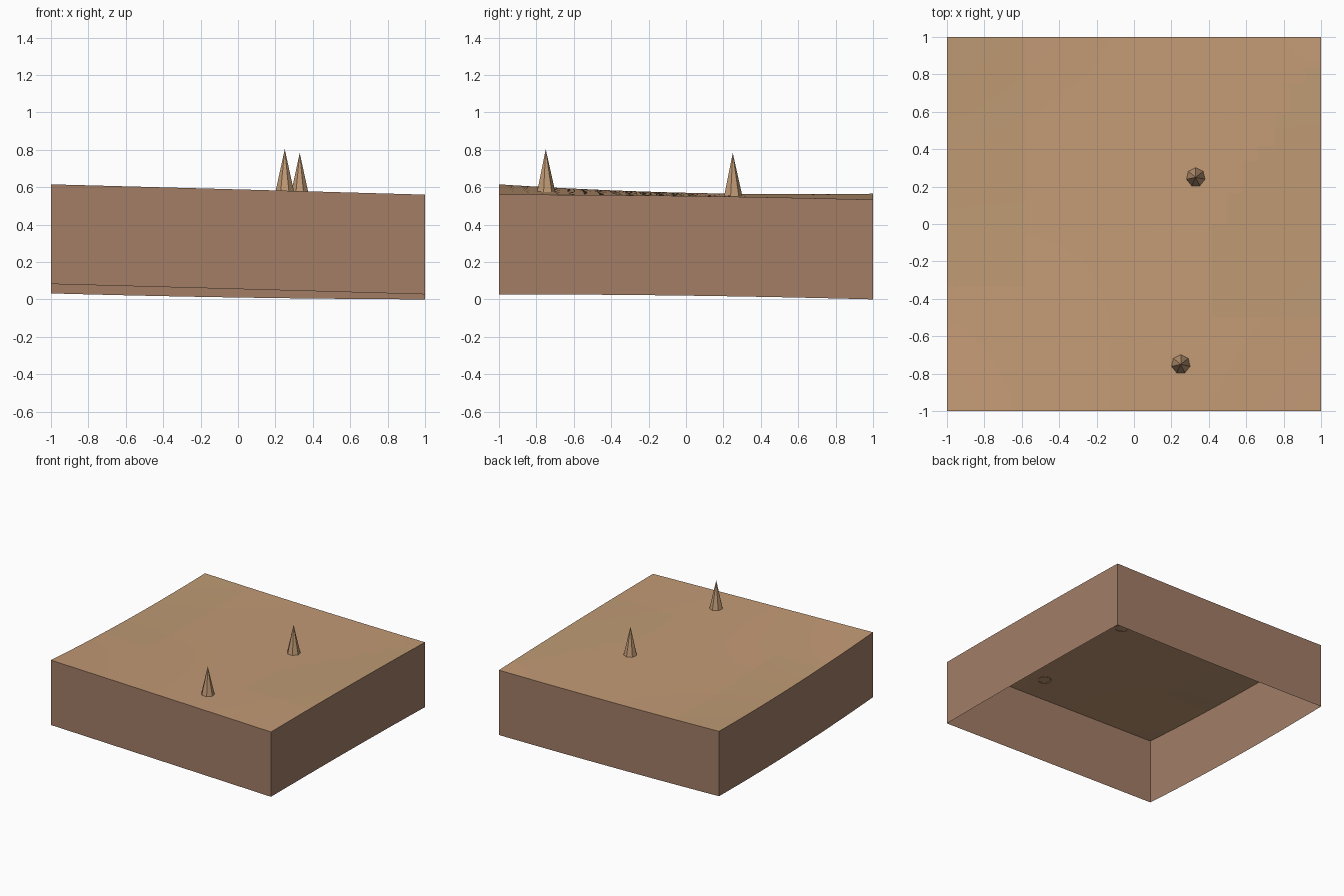
import bpy, bmesh

cube = bpy.data.objects.get("Cube")
if cube:
    bpy.data.objects.remove(cube, do_unlink=True)


def material(name, rgb):
    mat = bpy.data.materials.new(name)
    mat.use_nodes = True
    colour = (*rgb, 1.0)
    mat.diffuse_color = colour
    mat.node_tree.nodes["Principled BSDF"].inputs["Base Color"].default_value = colour
    return mat


warm_sand = material("warm sand", (0.55, 0.325, 0.18))
pale_sand = material("olive sand", (0.52, 0.325, 0.175))
earth = material("brown earth", (0.36, 0.207, 0.134))
spike_tan = material("spike tan", (0.53, 0.325, 0.18))


def add_object(name, bm, *mats):
    mesh = bpy.data.meshes.new(name)
    bm.to_mesh(mesh)
    bm.free()
    for mat in mats:
        mesh.materials.append(mat)
    obj = bpy.data.objects.new(name, mesh)
    bpy.context.collection.objects.link(obj)
    return obj


# Gentle slope: heights at front, middle and back, each from right to left side
ROWS = [(0.615, 0.588, 0.560), (0.570, 0.562, 0.553), (0.565, 0.543, 0.533)]
DEPTH = 0.533
STEPS = 24


def blend(a, b, c, t):
    """Quadratic through a, b, c at t = -1, 0, 1."""
    return b + (c - a) / 2 * t + ((a + c) / 2 - b) * t * t


def height(x, y):
    return blend(*(blend(*row, x) for row in ROWS), y)


# Ground surface
bm = bmesh.new()
bmesh.ops.create_grid(bm, x_segments=STEPS, y_segments=STEPS, size=1)
for v in bm.verts:
    v.co.z = height(v.co.x, v.co.y)
for f in bm.faces:
    c = f.calc_center_median()
    f.smooth = True
    # Olive tint on the back right and far left flanks
    f.material_index = int(c.x - 0.6 * c.y * (c.y > 0) > 0.45 and c.y > -0.5
                           or c.x < -0.6 and c.y > -0.3)
add_object("ground_surface", bm, warm_sand, pale_sand)

# Skirt of four side walls, open underneath
bm = bmesh.new()
corners = [(-1, -1), (1, -1), (1, 1), (-1, 1)]
for i, (x0, y0) in enumerate(corners):
    x1, y1 = corners[(i + 1) % 4]
    previous = None
    for s in range(STEPS + 1):
        t = s / STEPS
        x, y = x0 + (x1 - x0) * t, y0 + (y1 - y0) * t
        z = height(x, y)
        pair = [bm.verts.new((x, y, z - DEPTH)), bm.verts.new((x, y, z))]
        if previous:
            bm.faces.new((previous[0], pair[0], pair[1], previous[1]))
        previous = pair
bmesh.ops.remove_doubles(bm, verts=bm.verts, dist=1e-5)
add_object("side_walls", bm, earth)

# Two seven-sided spikes
for name, x, y, tip in (("front_spike", 0.25, -0.75, 0.803),
                        ("back_spike", 0.33, 0.25, 0.783)):
    bm = bmesh.new()
    base = height(x, y) - 0.005
    bmesh.ops.create_cone(bm, cap_ends=False, segments=7, radius1=0.052,
                          radius2=0, depth=tip - base)
    bmesh.ops.remove_doubles(bm, verts=bm.verts, dist=1e-5)
    spike = add_object(name, bm, spike_tan)
    spike.location = (x, y, (tip + base) / 2)
